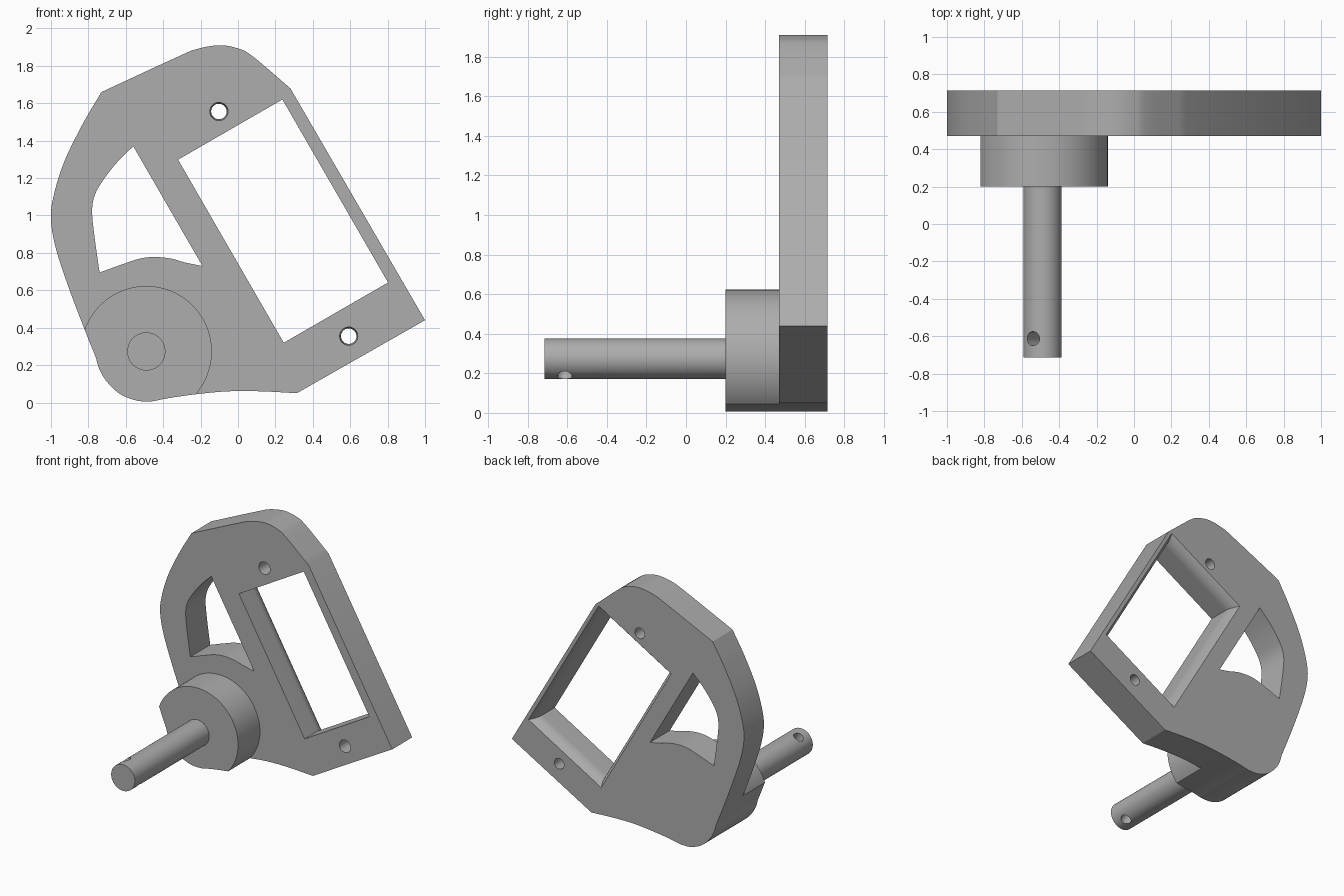
import bpy, bmesh, math
from mathutils import Vector

if "Cube" in bpy.data.objects:
    bpy.data.objects.remove(bpy.data.objects["Cube"], do_unlink=True)

grey = bpy.data.materials.new("plain_grey")
grey.use_nodes = True
grey.diffuse_color = (0.42, 0.42, 0.42, 1)
grey.node_tree.nodes["Principled BSDF"].inputs["Base Color"].default_value = (0.42, 0.42, 0.42, 1)

FRONT, BACK, BOSS_FRONT, TIP = 0.47, 0.715, 0.2, -0.715
PIVOT = (-0.49, 0.273)


def spline(points, steps=5):
    """Smooth open run through (x, z) points; leaves out the last point."""
    p = [Vector(q) for q in points]
    p = [2 * p[0] - p[1]] + p + [2 * p[-1] - p[-2]]
    out = []
    for a, b, c, d in zip(p, p[1:], p[2:], p[3:]):
        for i in range(steps):
            t = i / steps
            out.append(0.5 * (2 * b + (c - a) * t + (2 * a - 5 * b + 4 * c - d) * t * t
                              + (3 * b - a - 3 * c + d) * t ** 3))
    return out


def circle(centre, radius, sides=64):
    return [Vector(centre) + radius * Vector((math.cos(a), math.sin(a)))
            for a in (math.tau * i / sides for i in range(sides))]


def loft(name, sections):
    """Closed solid through matching (y, outline) sections."""
    bm = bmesh.new()
    rings = [[bm.verts.new((x, y, z)) for x, z in outline] for y, outline in sections]
    for r, s in zip(rings, rings[1:]):
        for i in range(len(r)):
            j = (i + 1) % len(r)
            bm.faces.new((r[i], r[j], s[j], s[i]))
    bm.faces.new(rings[0])
    bm.faces.new(rings[-1])
    bmesh.ops.recalc_face_normals(bm, faces=bm.faces)
    mesh = bpy.data.meshes.new(name)
    bm.to_mesh(mesh)
    bm.free()
    mesh.materials.append(grey)
    obj = bpy.data.objects.new(name, mesh)
    bpy.context.collection.objects.link(obj)
    return obj


def prism(name, outline, y0, y1):
    return loft(name, [(y0, outline), (y1, outline)])


def activate(obj):
    bpy.ops.object.select_all(action='DESELECT')
    obj.select_set(True)
    bpy.context.view_layer.objects.active = obj


def boolean(obj, cutter, operation='DIFFERENCE'):
    activate(obj)
    mod = obj.modifiers.new("cut", 'BOOLEAN')
    mod.operation, mod.object, mod.solver = operation, cutter, 'EXACT'
    bpy.ops.object.modifier_apply(modifier=mod.name)
    bpy.data.objects.remove(cutter, do_unlink=True)


# Plate outline: crown, slanted side and foot, underside, rounded heel, outer side
crown = spline([(-0.73, 1.66), (-0.33, 1.845), (-0.22, 1.89), (-0.1, 1.91),
                (0, 1.893), (0.08, 1.85), (0.28, 1.68)])
foot = [Vector((0.28, 1.68)), Vector((1, 0.44))]
underside = spline([(0.315, 0.05), (0.12, 0.06), (-0.05, 0.06), (-0.2, 0.047), (-0.35, 0.027), (-0.46, 0.006)])
heel = spline([(-0.46, 0.006), (-0.54, 0.01), (-0.63, 0.045), (-0.7, 0.11), (-0.74, 0.175), (-0.76, 0.24)])
side = spline([(-0.76, 0.24), (-0.82, 0.39), (-0.9, 0.6), (-0.97, 0.81), (-1, 0.97),
               (-0.987, 1.1), (-0.93, 1.285), (-0.83, 1.49), (-0.73, 1.66)])
outline = crown + foot + underside + heel + side
plate = prism("plate", outline, FRONT, BACK)

# Curved opening beside the window
opening = (spline([(-0.19, 0.73), (-0.28, 0.748), (-0.36, 0.77), (-0.45, 0.778), (-0.53, 0.768), (-0.63, 0.735), (-0.74, 0.695)])
           + spline([(-0.74, 0.695), (-0.765, 0.87), (-0.78, 1.02), (-0.765, 1.11), (-0.72, 1.19), (-0.65, 1.28), (-0.56, 1.37)])
           + [Vector((-0.56, 1.37))])
boolean(plate, prism("opening_cutter", opening, FRONT - 0.1, BACK + 0.1))

# Tilted window whose walls round outward toward the back
along = Vector((0.5, -0.866))
across = Vector((0.866, 0.5))
middle = Vector((0.241, 0.97))


def window(grow):
    a, b = along * (0.565 + grow), across * (0.322 + grow)
    return [middle + a + b, middle + a - b, middle - a - b, middle - a + b]


radius, sweep, steps = 0.13, math.radians(46), 8
sections = [(FRONT - 0.1, window(0))]
for i in range(steps + 1):
    ang = sweep * i / steps
    sections.append((BACK - radius * (math.sin(sweep) - math.sin(ang)),
                     window(radius * (1 - math.cos(ang)))))
sections.append((BACK + 0.1, sections[-1][1]))
boolean(plate, loft("window_cutter", sections))

# Screw holes above and below the window
for centre in ((-0.102, 1.556), (0.592, 0.355)):
    boolean(plate, loft("screw_cutter", [(FRONT - 0.05, circle(centre, 0.05, 32)),
                                         (BACK + 0.05, circle(centre, 0.04, 32))]))

# Round boss trimmed to the plate outline
boss = prism("boss", circle(PIVOT, 0.35, 96), BOSS_FRONT, FRONT)
boolean(boss, prism("boss_trimmer", outline, BOSS_FRONT - 0.1, FRONT + 0.1), 'INTERSECT')

# Shaft with a slanted pin hole near its tip
shaft = prism("shaft", circle(PIVOT, 0.102), TIP, BOSS_FRONT)
pin = prism("pin_cutter", circle((0, 0), 0.038, 32), -0.3, 0.3)
pin.rotation_mode = 'QUATERNION'
pin.rotation_quaternion = Vector((0, 1, 0)).rotation_difference(Vector((along.x, 0, along.y)))
pin.location = (PIVOT[0], -0.613, PIVOT[1])
bpy.context.view_layer.update()
boolean(shaft, pin)

for obj in (plate, boss, shaft):
    activate(obj)
    bpy.ops.object.shade_smooth_by_angle(angle=math.radians(25))
